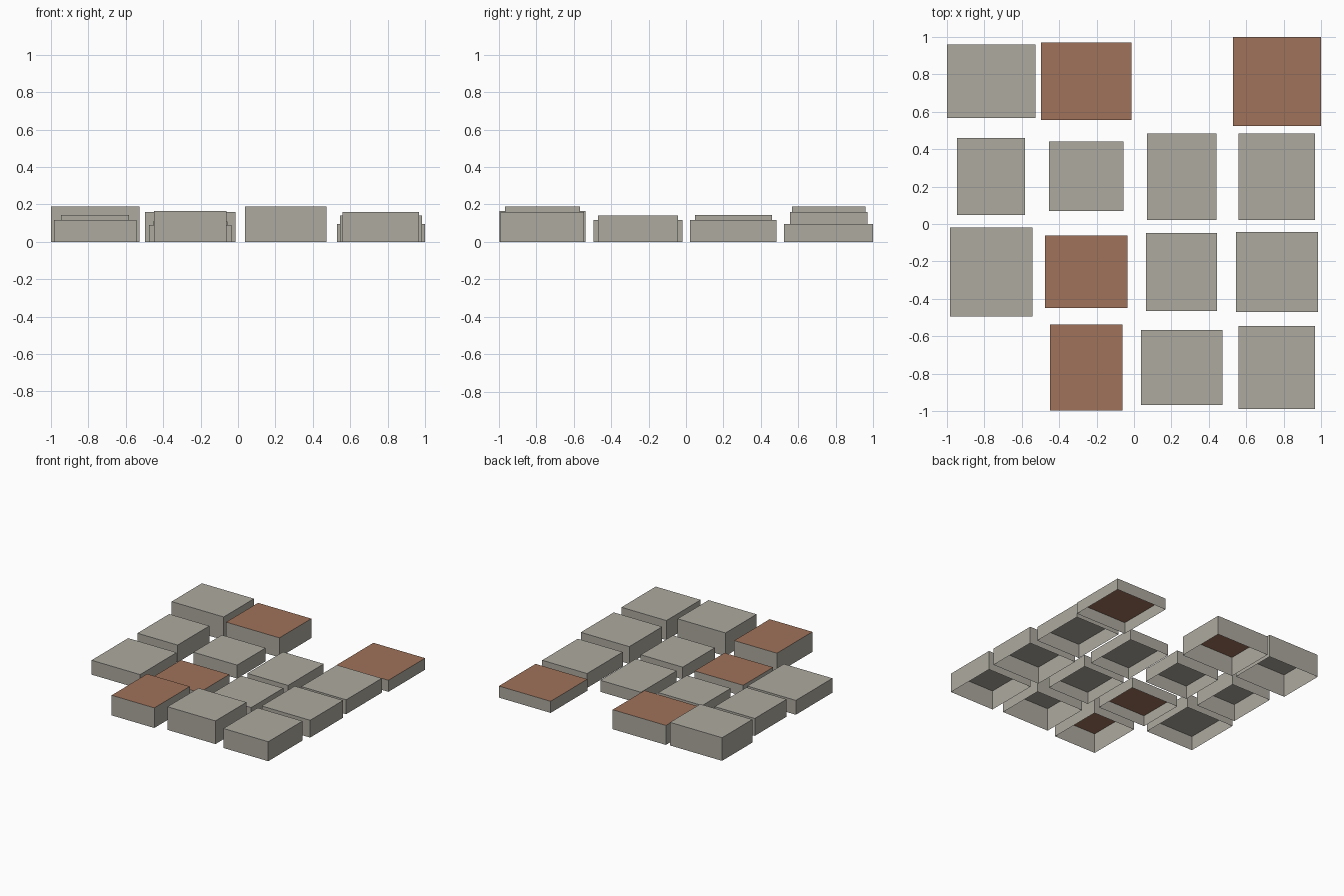
import bpy, bmesh

if "Cube" in bpy.data.objects:
    bpy.data.objects.remove(bpy.data.objects["Cube"])


def flat_material(name, rgb):
    mat = bpy.data.materials.new(name)
    mat.diffuse_color = (*rgb, 1.0)
    mat.use_nodes = True
    mat.node_tree.nodes["Principled BSDF"].inputs["Base Color"].default_value = mat.diffuse_color
    return mat


concrete = flat_material("concrete_grey", (0.42, 0.40, 0.35))
clay = flat_material("clay_red", (0.352, 0.168, 0.102))


def block(name, x0, x1, y0, y1, height, red_roof=False):
    """Hollow city block: four walls and a roof, open underneath."""
    bm = bmesh.new()
    bmesh.ops.create_cube(bm, size=1.0)
    for v in bm.verts:
        v.co.x = x1 if v.co.x > 0 else x0
        v.co.y = y1 if v.co.y > 0 else y0
        v.co.z = height if v.co.z > 0 else 0.0
    bm.normal_update()
    floor = [f for f in bm.faces if f.normal.z < -0.5]
    bmesh.ops.delete(bm, geom=floor, context='FACES_ONLY')
    for f in bm.faces:
        f.material_index = 1 if red_roof and f.normal.z > 0.5 else 0
    mesh = bpy.data.meshes.new(name)
    bm.to_mesh(mesh)
    bm.free()
    mesh.materials.append(concrete)
    mesh.materials.append(clay)
    obj = bpy.data.objects.new(name, mesh)
    bpy.context.collection.objects.link(obj)


# Back row
block("back_block_1", -1.00, -0.527, 0.567, 0.96, 0.19)
block("back_block_2", -0.497, -0.013, 0.556, 0.97, 0.16, True)
block("back_block_4", 0.53, 1.00, 0.524, 1.00, 0.095, True)

# Second row
block("mid_back_block_1", -0.947, -0.582, 0.047, 0.46, 0.143)
block("mid_back_block_2", -0.455, -0.057, 0.07, 0.44, 0.11)
block("mid_back_block_3", 0.07, 0.44, 0.021, 0.484, 0.095)
block("mid_back_block_4", 0.56, 0.968, 0.021, 0.484, 0.118)

# Third row
block("mid_front_block_1", -0.984, -0.543, -0.495, -0.02, 0.118)
block("mid_front_block_2", -0.476, -0.035, -0.45, -0.062, 0.09, True)
block("mid_front_block_3", 0.064, 0.445, -0.465, -0.048, 0.10)
block("mid_front_block_4", 0.545, 0.985, -0.47, -0.042, 0.142)

# Front row
block("front_block_2", -0.45, -0.062, -0.997, -0.537, 0.165, True)
block("front_block_3", 0.037, 0.473, -0.968, -0.566, 0.19)
block("front_block_4", 0.56, 0.968, -0.99, -0.545, 0.16)
